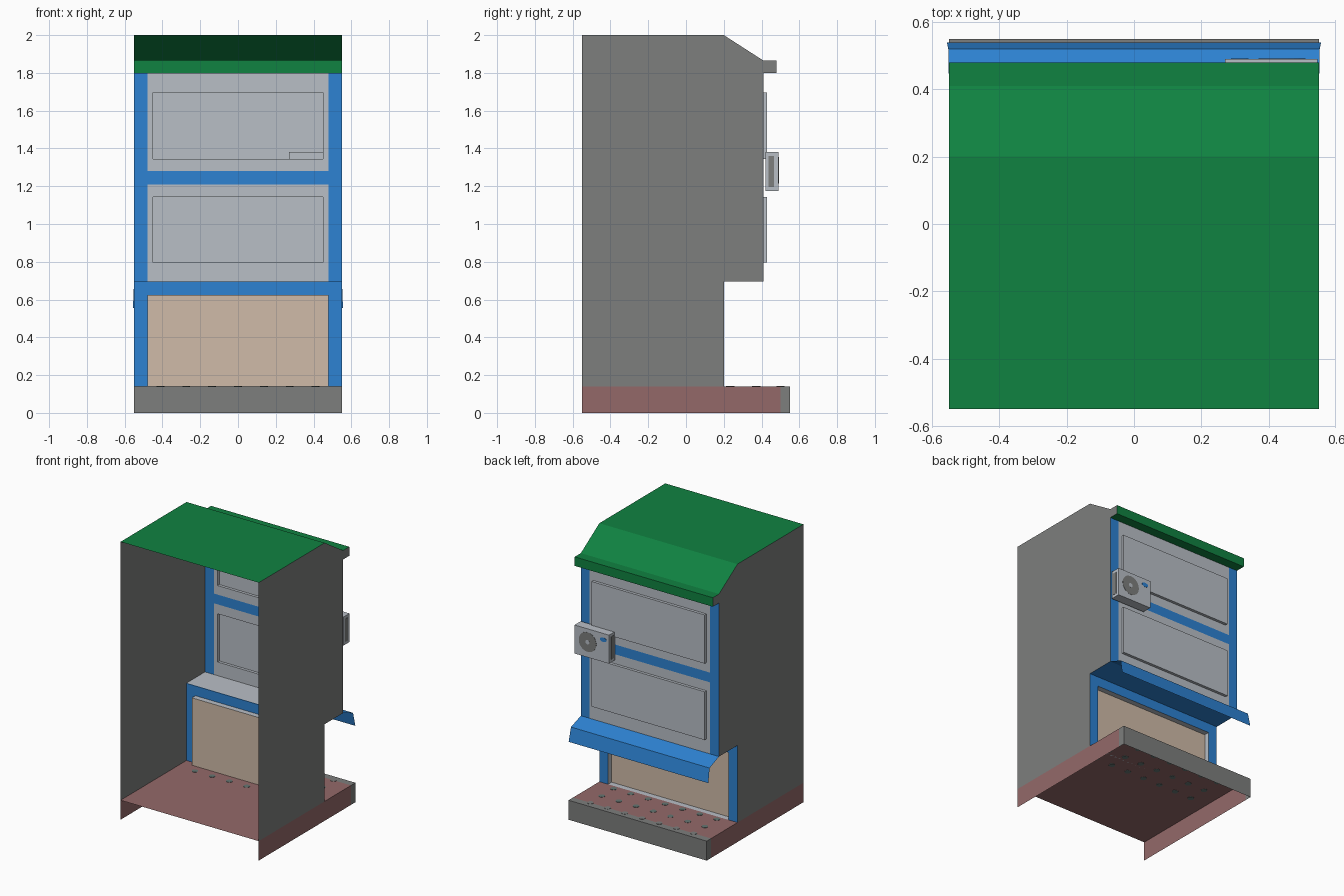
import bpy, bmesh, math
from mathutils import Matrix

if "Cube" in bpy.data.objects:
    bpy.data.objects.remove(bpy.data.objects["Cube"])


def material(name, rgb):
    m = bpy.data.materials.new(name)
    m.diffuse_color = (*rgb, 1)
    m.use_nodes = True
    m.node_tree.nodes["Principled BSDF"].inputs["Base Color"].default_value = m.diffuse_color
    return m


BLUE = material("blue", (0.026, 0.223, 0.645))
LIGHT = material("light_grey", (0.485, 0.52, 0.565))
TAN = material("tan", (0.63, 0.497, 0.392))
GREY = material("mid_grey", (0.205, 0.209, 0.205))
GREEN = material("green", (0.005, 0.223, 0.053))
RED = material("dull_red", (0.296, 0.141, 0.141))
DOT = material("dot_grey", (0.13, 0.18, 0.17))


def mesh_object(name, verts, faces, mats, indices=None):
    me = bpy.data.meshes.new(name)
    me.from_pydata(verts, [], faces)
    for m in mats:
        me.materials.append(m)
    if indices:
        for p, i in zip(me.polygons, indices):
            p.material_index = i
    ob = bpy.data.objects.new(name, me)
    bpy.context.collection.objects.link(ob)
    return ob


def strip(name, profile, mat):
    """Sheet bent along a profile of (half_width, y, z) points."""
    verts = [(s * w, y, z) for w, y, z in profile for s in (-1, 1)]
    faces = [(2 * i, 2 * i + 1, 2 * i + 3, 2 * i + 2) for i in range(len(profile) - 1)]
    return mesh_object(name, verts, faces, [mat])


def side_sheet(name, outline, mat):
    """Flat (y, z) outline repeated on both sides."""
    n = len(outline)
    verts = [(x, y, z) for x in (-W, W) for y, z in outline]
    return mesh_object(name, verts, [tuple(reversed(range(n))), tuple(range(n, 2 * n))], [mat])


def upright(name, x0, x1, z0, z1, y, mat):
    return mesh_object(name, [(x1, y, z0), (x0, y, z0), (x0, y, z1), (x1, y, z1)],
                       [(0, 1, 2, 3)], [mat])


def pressed_panel(name, outer, inner, y, depth, mats):
    """Sheet whose inner rectangle is pushed along y, open behind."""
    def ring(r, yy):
        hw, z0, z1 = r
        return [(hw, yy, z0), (-hw, yy, z0), (-hw, yy, z1), (hw, yy, z1)]
    verts = ring(outer, y) + ring(inner, y) + ring(inner, y + depth)
    faces, idx = [(8, 9, 10, 11)], [0]
    for base in ((0, 4) if outer != inner else (4,)):
        for i in range(4):
            j = (i + 1) % 4
            faces.append((base + i, base + j, base + 4 + j, base + 4 + i))
            idx.append(1)
    return mesh_object(name, verts, faces, mats, idx)


def box(name, lo, hi, mat):
    bm = bmesh.new()
    bmesh.ops.create_cube(bm, size=1)
    for v in bm.verts:
        v.co = [lo[k] if v.co[k] < 0 else hi[k] for k in range(3)]
    me = bpy.data.meshes.new(name)
    bm.to_mesh(me)
    bm.free()
    me.materials.append(mat)
    ob = bpy.data.objects.new(name, me)
    bpy.context.collection.objects.link(ob)
    return ob


def discs(name, centres, radius, depth, mat, turn=0.0, squash=1.0, sides=16):
    """Thin round plates, lying flat or turned to face +y."""
    bm = bmesh.new()
    for c in centres:
        mtx = (Matrix.Translation(c) @ Matrix.Rotation(turn, 4, 'X')
               @ Matrix.Diagonal((1, squash, 1, 1)))
        bmesh.ops.create_cone(bm, cap_ends=True, segments=sides, radius1=radius,
                              radius2=radius, depth=depth, matrix=mtx)
    me = bpy.data.meshes.new(name)
    bm.to_mesh(me)
    bm.free()
    me.materials.append(mat)
    ob = bpy.data.objects.new(name, me)
    bpy.context.collection.objects.link(ob)
    return ob


W = 0.55       # half width
FLOOR = 0.14   # floor height
LEDGE = 0.695  # ledge height
DOOR = 0.41    # plane of the upper door panels
LOW = 0.20     # plane of the lower panel

# Cabinet sides and roof with visor
side_sheet("side_walls", [(-W, FLOOR), (LOW, FLOOR), (LOW, LEDGE), (DOOR, LEDGE),
                          (DOOR, 1.865), (LOW, 2), (-W, 2)], GREY)
strip("roof_and_visor", [(W, -W, 2), (W, LOW, 2), (W, DOOR, 1.865), (W, 0.48, 1.865),
                         (W, 0.48, 1.8), (W, DOOR, 1.8)], GREEN)
side_sheet("visor_ends", [(DOOR, 1.8), (0.48, 1.8), (0.48, 1.865), (DOOR, 1.865)], GREY)

# Base: red floor and skirts, grey front lip
strip("floor", [(W, 0.5, FLOOR), (W, -W, FLOOR)], RED)
side_sheet("base_skirts", [(-W, 0), (0.5, 0), (0.5, FLOOR), (-W, FLOOR)], RED)
strip("base_front_lip", [(W, 0.5, FLOOR), (W, W, FLOOR), (W, W, 0)], GREY)
side_sheet("base_lip_ends", [(0.5, 0), (W, 0), (W, FLOOR), (0.5, FLOOR)], GREY)
columns = [0.137 * i for i in range(-3, 4)]
discs("floor_dots", [(x, y, FLOOR) for x in columns for y in (0.098, 0.235, 0.372)],
      0.022, 0.004, DOT, sides=10)
discs("lip_scallops", [(x, 0.5, FLOOR) for x in columns], 0.022, 0.004, GREY, sides=10)

# Upper door: blue frame with two pressed panels
for s, label in ((-1, "left"), (1, "right")):
    a, b = sorted((s * 0.48, s * W))
    upright("door_stile_" + label, a, b, LEDGE, 1.8, DOOR, BLUE)
    upright("lower_stile_" + label, a, b, FLOOR, 0.625, LOW, BLUE)
upright("door_middle_rail", -0.48, 0.48, 1.21, 1.28, DOOR, BLUE)
pressed_panel("upper_door_panel", (0.48, 1.28, 1.8), (0.45, 1.345, 1.695),
              DOOR, 0.02, [LIGHT, LIGHT])
pressed_panel("middle_door_panel", (0.48, LEDGE, 1.21), (0.45, 0.795, 1.142),
              DOOR, 0.02, [LIGHT, LIGHT])

# Lower panel: blue frame with a tan recess
upright("lower_rail", -W, W, 0.625, LEDGE, LOW, BLUE)
pressed_panel("lower_panel", (0.48, FLOOR, 0.625), (0.48, FLOOR, 0.625),
              LOW, -0.04, [TAN, LIGHT])

# Ledge (grey above, blue below) and the drooping blue flap
strip("ledge_top", [(W, LOW, LEDGE + 0.002), (W, DOOR, LEDGE + 0.002)], LIGHT)
strip("ledge_underside", [(W, DOOR, LEDGE), (W, LOW, LEDGE)], BLUE)
strip("front_flap", [(W, DOOR, LEDGE), (0.552, 0.52, 0.655), (0.556, 0.54, 0.555)], BLUE)

# Control box with dial, button and side slots
box("control_box", (0.27, 0.42, 1.175), (0.545, 0.49, 1.38), LIGHT)
quarter = math.radians(90)
discs("dial", [(0.44, 0.49, 1.285)], 0.07, 0.003, GREY, quarter, sides=24)
discs("dial_centre", [(0.44, 0.49, 1.285)], 0.016, 0.005, LIGHT, quarter)
discs("button", [(0.315, 0.49, 1.335)], 0.026, 0.003, BLUE, quarter, 0.6)
for x, label in ((0.27, "inner"), (0.545, "outer")):
    box("box_slot_" + label, (x - 0.002, 0.437, 1.195), (x + 0.002, 0.467, 1.36), GREY)
